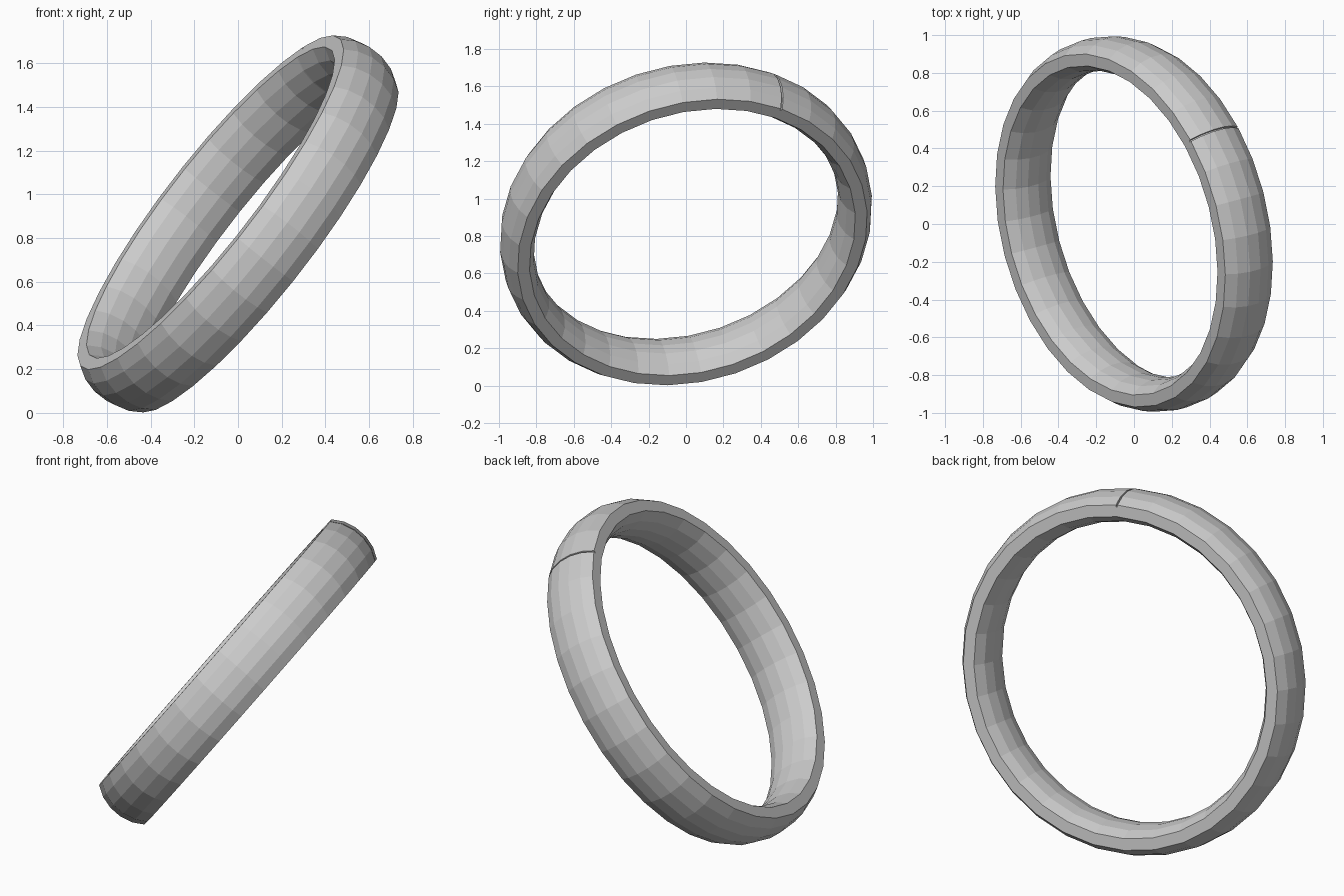
import bpy, bmesh, math
from mathutils import Vector

if "Cube" in bpy.data.objects:
    bpy.data.objects.remove(bpy.data.objects["Cube"])

SEGMENTS = 32
CENTRE = Vector((0, 0, 0.865))
AXIS = Vector((-0.77, -0.21, 0.60)).normalized()

# In-plane directions; the seam lies along seam_dir
seam_dir = Vector((0.44, 0.48, 0.70))
seam_dir = (seam_dir - AXIS * seam_dir.dot(AXIS)).normalized()
side_dir = AXIS.cross(seam_dir)

# Half cross-section (offset along axis, radius): bulged outside and inside, flat rims
outer = [(0.163, 0.957), (0.105, 0.992), (0.036, 1.010)]
inner = [(0.163, 0.892), (0.105, 0.857), (0.036, 0.840)]
profile = (outer + [(-h, r) for h, r in reversed(outer)]
           + [(-h, r) for h, r in inner] + list(reversed(inner)))


def section(bm, angle, inset=0.0):
    """One cross-section of the band; inset sinks its outer half."""
    radial = seam_dir * math.cos(angle) + side_dir * math.sin(angle)
    return [bm.verts.new(CENTRE + AXIS * h + radial * (r - (inset if i < 6 else 0)))
            for i, (h, r) in enumerate(profile)]


# Band with a hairline groove at the seam
bm = bmesh.new()
gap = 0.005
rings = [section(bm, gap)]
rings += [section(bm, 2 * math.pi * i / SEGMENTS) for i in range(1, SEGMENTS)]
rings += [section(bm, -gap), section(bm, -gap + 0.001, 0.012),
          section(bm, gap - 0.001, 0.012)]
for a, b in zip(rings, rings[1:] + rings[:1]):
    for i in range(len(profile)):
        j = (i + 1) % len(profile)
        bm.faces.new((a[i], a[j], b[j], b[i]))
bmesh.ops.recalc_face_normals(bm, faces=bm.faces)

mesh = bpy.data.meshes.new("ring_band")
bm.to_mesh(mesh)
bm.free()
band = bpy.data.objects.new("ring_band", mesh)
bpy.context.collection.objects.link(band)
